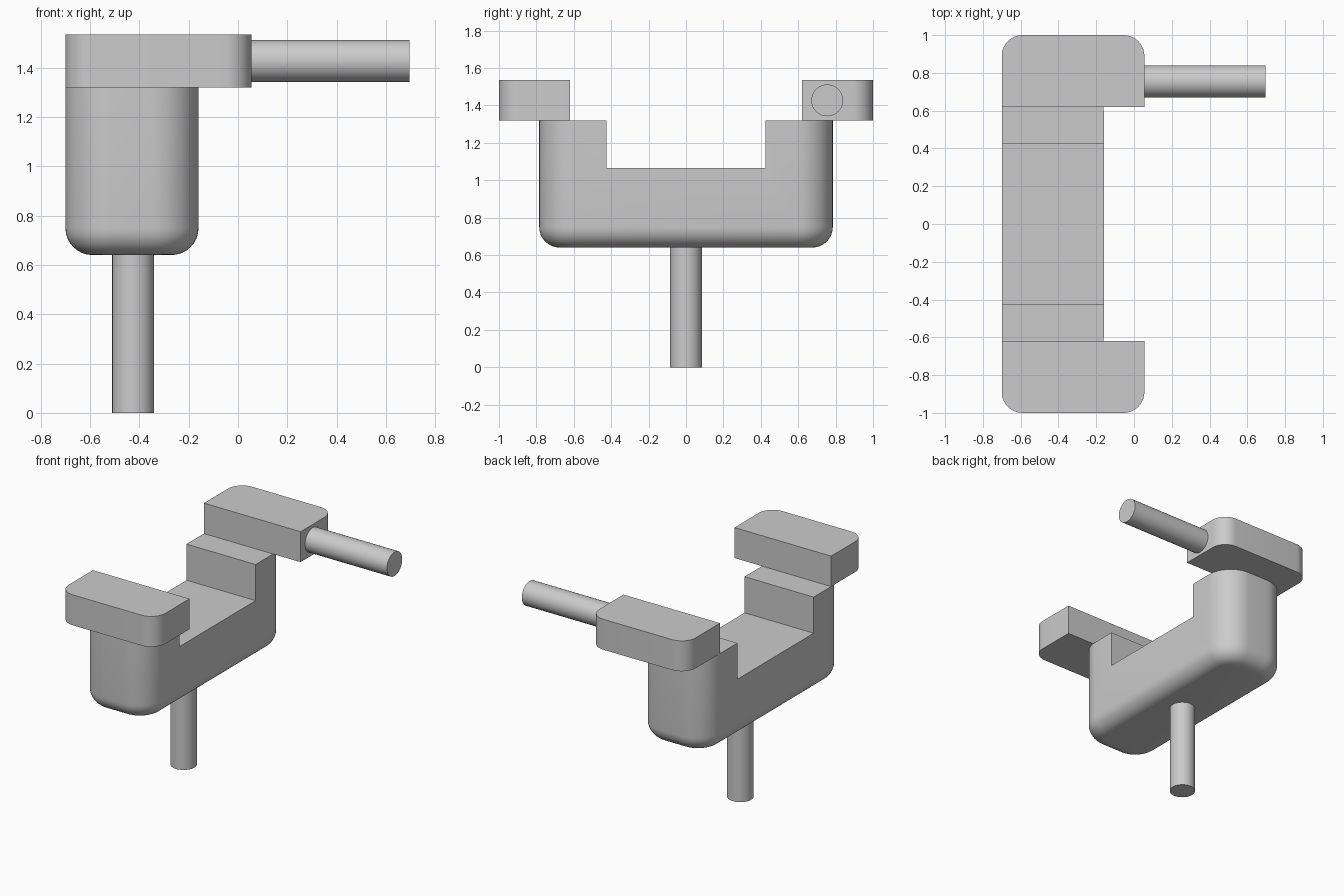
import bpy, bmesh, math
from mathutils import Matrix

cube = bpy.data.objects.get("Cube")
if cube:
    bpy.data.objects.remove(cube, do_unlink=True)

GREY = (0.6, 0.6, 0.6, 1.0)
grey = bpy.data.materials.new("plain grey")
grey.use_nodes = True
grey.diffuse_color = GREY
grey.node_tree.nodes["Principled BSDF"].inputs["Base Color"].default_value = GREY


def finish(bm, name):
    """Turn the bmesh into a named, grey, sharp-edged smooth object."""
    bmesh.ops.recalc_face_normals(bm, faces=bm.faces)
    mesh = bpy.data.meshes.new(name)
    bm.to_mesh(mesh)
    bm.free()
    mesh.materials.append(grey)
    obj = bpy.data.objects.new(name, mesh)
    bpy.context.collection.objects.link(obj)
    bpy.ops.object.select_all(action='DESELECT')
    obj.select_set(True)
    bpy.context.view_layer.objects.active = obj
    bpy.ops.object.shade_smooth_by_angle(angle=math.radians(30))
    return obj


def extrude_profile(points, offset):
    """Fill a closed outline and sweep it along an offset."""
    bm = bmesh.new()
    face = bm.faces.new([bm.verts.new(p) for p in points])
    swept = bmesh.ops.extrude_face_region(bm, geom=[face], use_keep_orig=True)
    verts = [g for g in swept["geom"] if isinstance(g, bmesh.types.BMVert)]
    bmesh.ops.translate(bm, verts=verts, vec=offset)
    bmesh.ops.recalc_face_normals(bm, faces=bm.faces)
    return bm


def round_edges(bm, rule, radius, segments):
    edges = [e for e in bm.edges if rule(*e.verts)]
    bmesh.ops.bevel(bm, geom=edges, offset=radius, segments=segments,
                    profile=0.5, affect='EDGES', clamp_overlap=True)


def upright(a, b):
    return abs(a.co.z - b.co.z) > 0.1


def rod(name, length, matrix):
    bm = bmesh.new()
    bmesh.ops.create_cone(bm, cap_ends=True, segments=48, radius1=0.085,
                          radius2=0.085, depth=length, matrix=matrix)
    return finish(bm, name)


# Cradle: U-shaped side outline with rounded ends and underside
left, right, end, notch = -0.70, -0.16, 0.785, 0.425
base, floor, top = 0.64, 1.065, 1.32
half = [(notch, floor), (notch, top), (end, top), (end, base)]
outline = half + [(-y, z) for y, z in reversed(half)]
body = extrude_profile([(left, y, z) for y, z in outline], (right - left, 0, 0))
round_edges(body, lambda a, b: upright(a, b) and abs(a.co.y) > end - 0.01, 0.19, 12)
round_edges(body, lambda a, b: max(a.co.z, b.co.z) < base + 0.001, 0.11, 8)
finish(body, "cradle_body")

# Overhanging end plates, rounded on their outer corners
for side, name in ((-1, "front_plate"), (1, "back_plate")):
    corners = [(left, 0.62), (0.055, 0.62), (0.055, 1.0), (left, 1.0)]
    plate = extrude_profile([(x, side * y, top) for x, y in corners], (0, 0, 0.215))
    round_edges(plate, lambda a, b: upright(a, b) and abs(a.co.y) > 0.9, 0.11, 10)
    finish(plate, name)

# Support post and side handle
rod("support_post", base, Matrix.Translation((-0.425, 0, base / 2)))
rod("side_handle", 0.64,
    Matrix.Translation((0.375, 0.755, 1.427)) @ Matrix.Rotation(math.pi / 2, 4, 'Y'))
